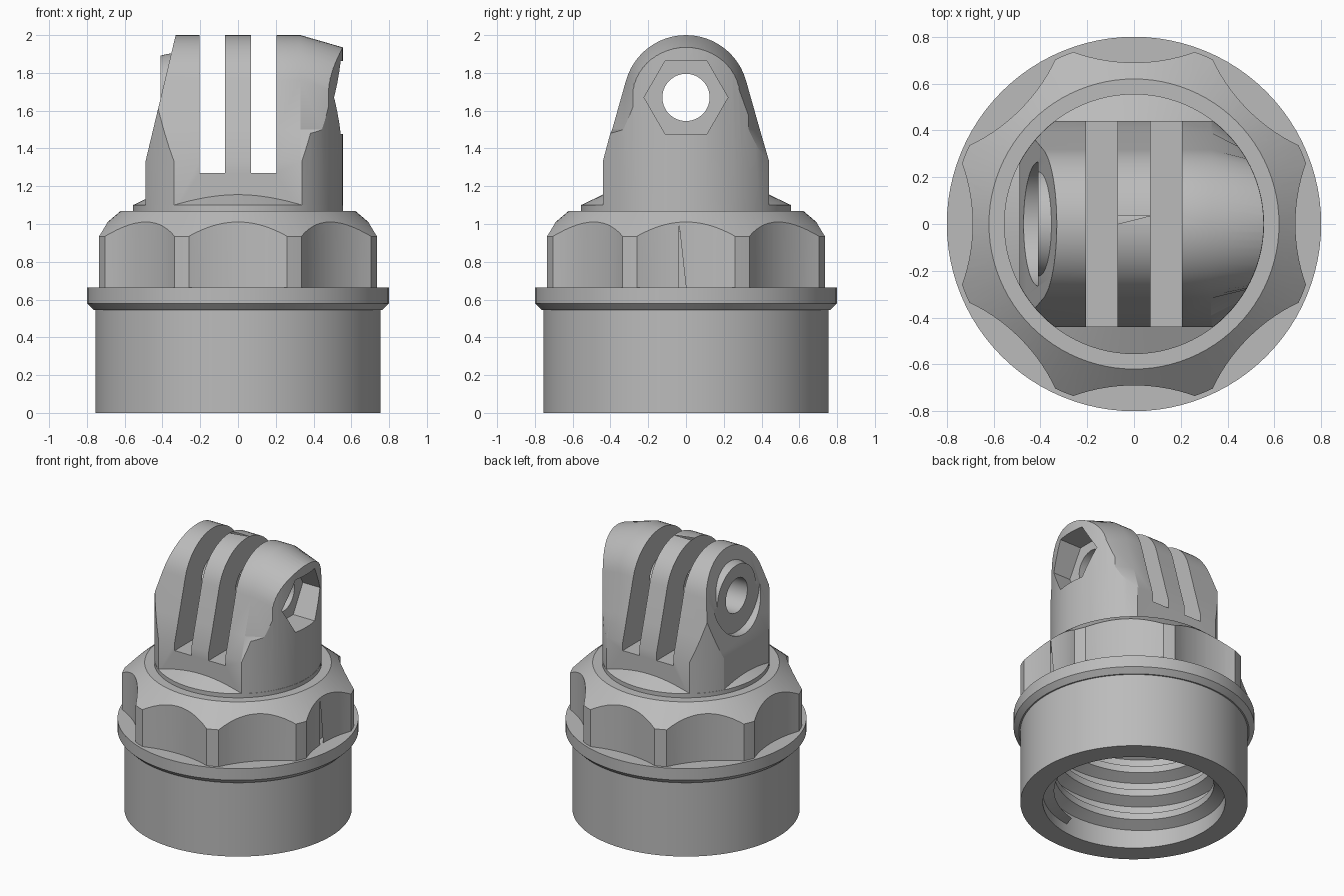
import bpy, bmesh, math
from math import sin, cos, pi, tau

if "Cube" in bpy.data.objects:
    bpy.data.objects.remove(bpy.data.objects["Cube"])

grey = bpy.data.materials.new("plain grey")
grey.diffuse_color = (0.5, 0.5, 0.5, 1)
grey.use_nodes = True
grey.node_tree.nodes["Principled BSDF"].inputs["Base Color"].default_value = grey.diffuse_color
SEG = 96


def loft(name, rings, wrap=True, caps=True):
    """Skin a list of equal-length point rings."""
    bm = bmesh.new()
    rows = [[bm.verts.new(p) for p in ring] for ring in rings]
    n = len(rows[0])
    for a, b in zip(rows, rows[1:]):
        for i in range(n if wrap else n - 1):
            j = (i + 1) % n
            bm.faces.new((a[i], a[j], b[j], b[i]))
    if caps:
        bm.faces.new(rows[0])
        bm.faces.new(rows[-1])
    bmesh.ops.remove_doubles(bm, verts=bm.verts, dist=1e-5)
    bmesh.ops.recalc_face_normals(bm, faces=bm.faces)
    me = bpy.data.meshes.new(name)
    bm.to_mesh(me)
    bm.free()
    me.materials.append(grey)
    ob = bpy.data.objects.new(name, me)
    bpy.context.collection.objects.link(ob)
    return ob


def turn(r, z):
    """Ring around z; the last point repeats the first."""
    return [(r * cos(tau * i / SEG), r * sin(tau * i / SEG), z) for i in range(SEG + 1)]


def lathe(name, profile):
    return loft(name, [turn(r, z) for r, z in profile], wrap=False, caps=False)


def prism_y(name, pts):
    return loft(name, [[(x, y, z) for x, z in pts] for y in (-1, 1)])


def rod_x(name, stations, n=64):
    """Round or polygonal rod along x through the bolt axis."""
    return loft(name, [[(x, r * cos(tau * i / n), 1.67 + r * sin(tau * i / n))
                        for i in range(n)] for x, r in stations])


def boolean(ob, tool, op='DIFFERENCE'):
    mod = ob.modifiers.new("bool", 'BOOLEAN')
    mod.operation, mod.object, mod.solver = op, tool, 'EXACT'
    bpy.context.view_layer.objects.active = ob
    bpy.ops.object.modifier_apply(modifier=mod.name)
    bpy.data.objects.remove(tool, do_unlink=True)


# Threaded base: roof, helical bore, rim, wall, flange
PITCH, LOW, HIGH = 0.18, 0.07, 0.88


def thread_ring(z0, r0):
    ring = []
    for i in range(SEG + 1):
        a, z, r = tau * i / SEG, z0 + PITCH * i / SEG, r0
        if z <= LOW or z >= HIGH:
            z, r = min(max(z, LOW), HIGH), 0.605
        ring.append((r * cos(a), r * sin(a), z))
    return ring


rings = [turn(0, 0.93), turn(0.605, 0.93)]
for k in range(5, -3, -1):
    for dz, r in ((0.15, 0.605), (0.11, 0.53), (0.06, 0.53), (0.02, 0.605)):
        rings.append(thread_ring(k * PITCH + dz, r))
rings += [turn(r, z) for r, z in ((0.605, 0), (0.755, 0), (0.755, 0.545), (0.765, 0.545),
                                  (0.8, 0.58), (0.8, 0.665), (0.625, 0.665),
                                  (0.625, 0.94), (0, 0.94))]
base = loft("threaded_base", rings, wrap=False, caps=False)

# Grip with eight shallow scallops
grip = lathe("scalloped_grip", [(0, 0.96), (0.64, 0.96), (0.64, 0.665), (0.78, 0.665),
                                (0.78, 0.935), (0.62, 1.07), (0, 1.07)])
for k in range(8):
    a = k * pi / 4
    cx, cy = 1.46 * cos(a), 1.46 * sin(a)
    boolean(grip, loft("cut", [[(cx + 0.77 * cos(tau * i / 128), cy + 0.77 * sin(tau * i / 128), z)
                                for i in range(128)] for z in (0.5, 1.3)]))

# Collar under the mount
collar = lathe("collar", [(0, 1.06), (0.556, 1.06), (0.556, 1.10), (0.43, 1.16), (0, 1.16)])


# Mount: rounded tongue section along x, tapering at the right end
def tongue(x, r, start, side, shoulder_z):
    half = [(0.44, 1.065), (0.44, shoulder_z), (side, 1.5)]
    n = 24
    arc = [(r * cos(t), 1.67 + r * sin(t))
           for t in (start + (pi - 2 * start) * i / n for i in range(n + 1))]
    return [(x, y, z) for y, z in half + arc + [(-y, z) for y, z in reversed(half)]]


full = (0.33, math.radians(15.9), 0.391, 1.33)
mount = loft("mount_fingers", [tongue(-0.7, *full), tongue(0.33, *full),
                               tongue(0.6, 0.252, 0.0, 0.252, 1.40)])
boolean(mount, lathe("trim", [(0, 1), (0.555, 1), (0.555, 2.2), (0, 2.2)]), 'INTERSECT')

# Sloped left side with a sunk round seat
boolean(mount, prism_y("cut", [(-0.49, 0.9), (-0.49, 1.33), (-0.33, 2.0), (-0.33, 2.2),
                               (-0.8, 2.2), (-0.8, 0.9)]))
boolean(mount, rod_x("cut", [(-0.8, 0.265), (-0.41, 0.265)]))
boolean(mount, rod_x("seat", [(-0.41, 0.222), (-0.3, 0.245)]), 'UNION')

# Two slots, bolt hole and hexagonal nut pocket
for s in (-1, 1):
    boolean(mount, prism_y("cut", [(s * 0.07, 1.27), (s * 0.205, 1.27),
                                   (s * 0.205, 2.2), (s * 0.07, 2.2)]))
boolean(mount, rod_x("cut", [(-0.9, 0.125), (0.9, 0.125)]))
boolean(mount, rod_x("cut", [(0.37, 0.222), (0.9, 0.222)], 6))

for ob in (base, grip, collar, mount):
    bpy.ops.object.select_all(action='DESELECT')
    ob.select_set(True)
    bpy.context.view_layer.objects.active = ob
    bpy.ops.object.shade_smooth_by_angle(angle=math.radians(22))
